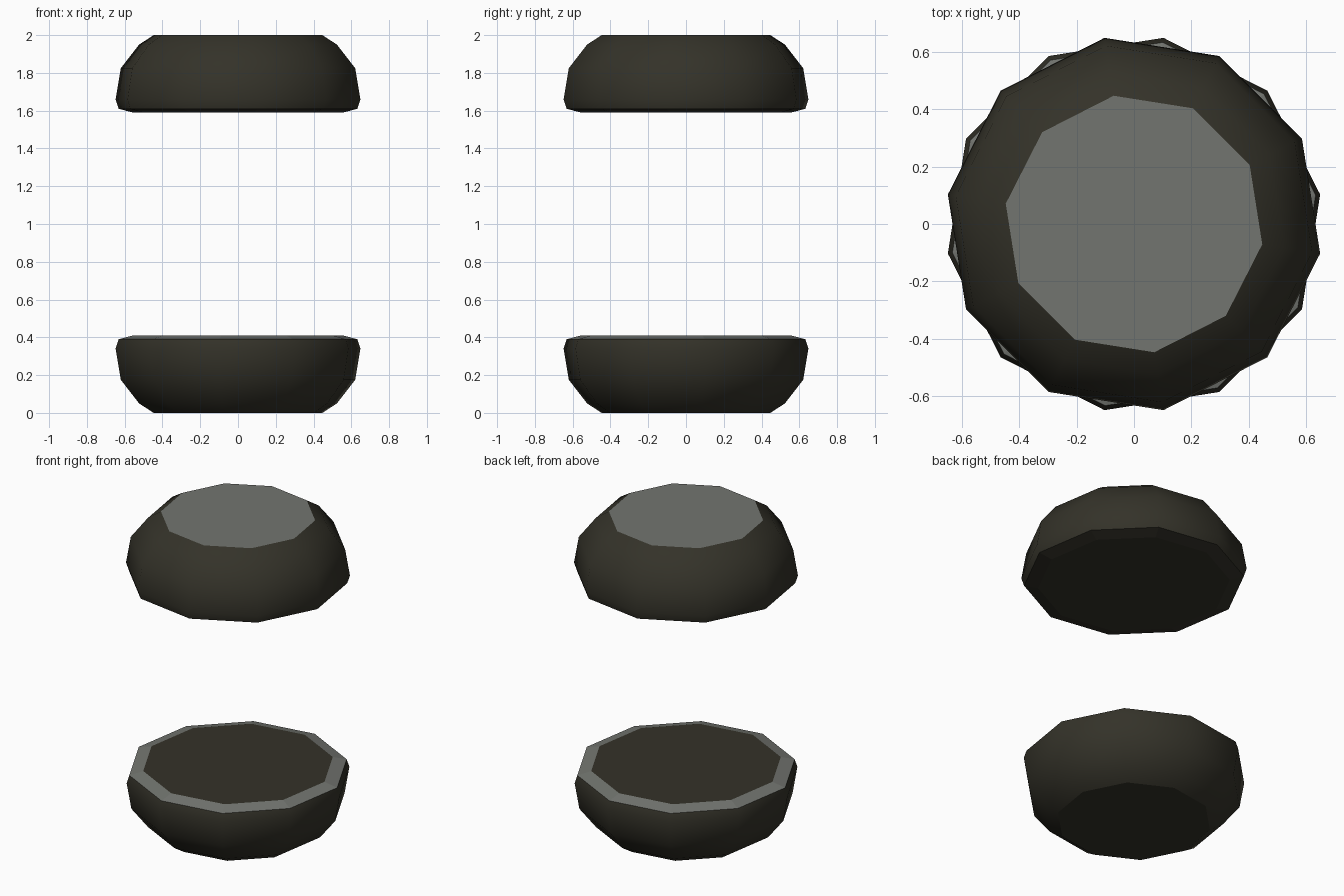
import bpy, bmesh, math

if "Cube" in bpy.data.objects:
    bpy.data.objects.remove(bpy.data.objects["Cube"])


def material(name, rgb):
    m = bpy.data.materials.new(name)
    m.diffuse_color = (*rgb, 1)
    m.use_nodes = True
    m.node_tree.nodes["Principled BSDF"].inputs["Base Color"].default_value = m.diffuse_color
    return m


olive = material("dark olive", (0.034, 0.032, 0.022))
grey = material("stone grey", (0.168, 0.176, 0.160))

SIDES = 10
# radius, height above the outer flat end of the piece
PROFILE = [(0.452, 0.0), (0.53, 0.05), (0.628, 0.175),
           (0.656, 0.34), (0.64, 0.39), (0.558, 0.411)]


def rounded_cap(name, upper):
    """Ten-sided bowl; the upper one is the lower one turned half over."""
    bm = bmesh.new()
    rings = []
    for r, h in PROFILE:
        ring = []
        for i in range(SIDES):
            a = math.radians(9 + 360 * i / SIDES)
            x, y, z = r * math.cos(a), r * math.sin(a), h
            if upper:
                y, z = -y, 2 - z
            ring.append(bm.verts.new((x, y, z)))
        rings.append(ring)
    group = {}
    # curved wall (group 0) and the narrow rim around the inner face (group 1)
    for k in range(len(rings) - 1):
        lo, hi = rings[k], rings[k + 1]
        for i in range(SIDES):
            j = (i + 1) % SIDES
            f = bm.faces.new((lo[i], lo[j], hi[j], hi[i]))
            group[f] = 1 if k == len(rings) - 2 else 0
    # outer flat end and inner flat end
    group[bm.faces.new(list(reversed(rings[0])))] = 2
    group[bm.faces.new(rings[-1])] = 3
    bm.normal_update()
    for f, g in group.items():
        f.smooth = g == 0
        # grey on the upward rim and the topmost flat
        f.material_index = int(g in (1, 2) and f.normal.z > 0.5)
    # keep the borders between wall, rim and flats crisp
    for e in bm.edges:
        e.smooth = len({group[f] for f in e.link_faces}) == 1
    me = bpy.data.meshes.new(name)
    bm.to_mesh(me)
    bm.free()
    me.materials.append(olive)
    me.materials.append(grey)
    ob = bpy.data.objects.new(name, me)
    bpy.context.collection.objects.link(ob)
    return ob


rounded_cap("lower_cap", False)
rounded_cap("upper_cap", True)
